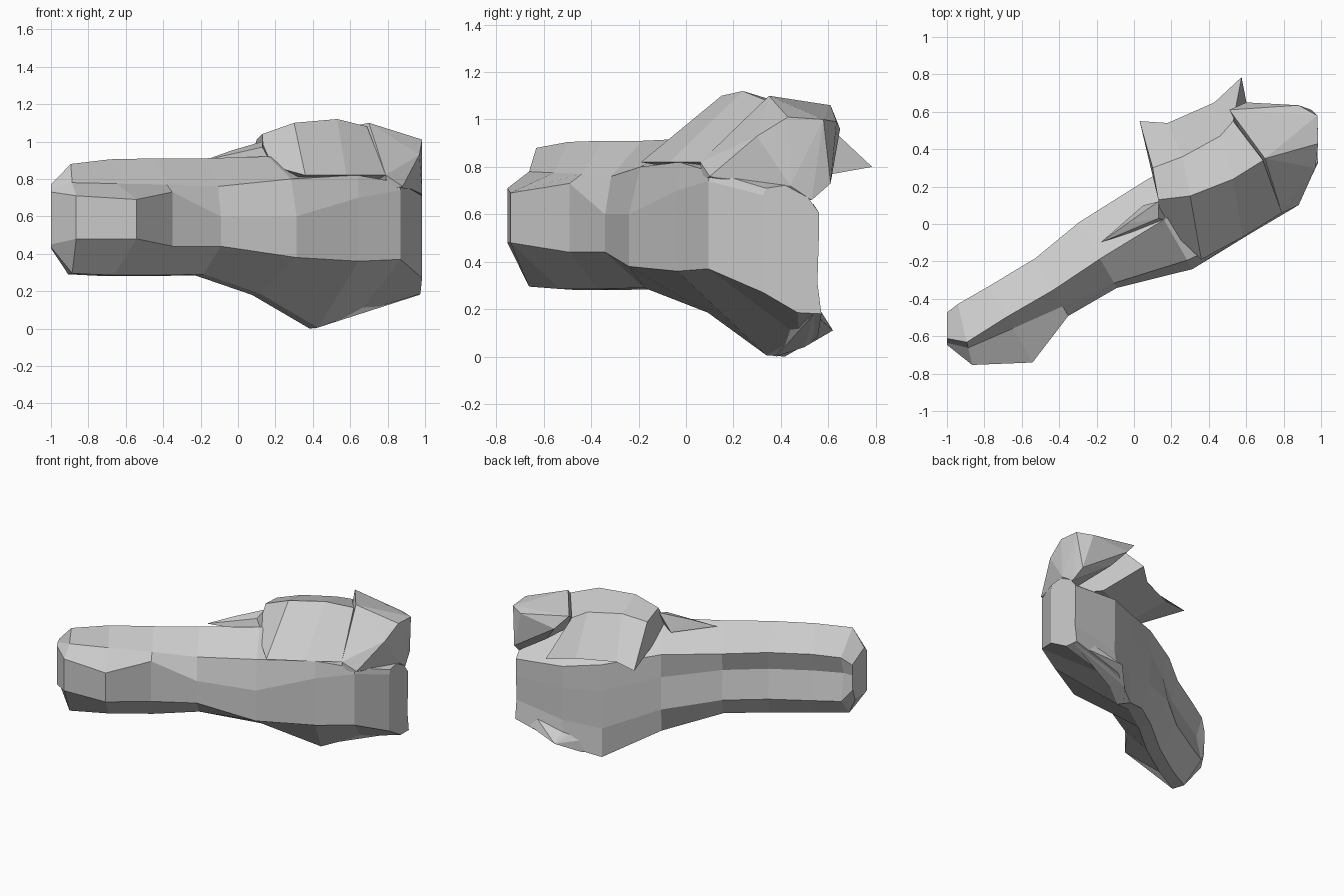
import bpy, bmesh, math
from mathutils import Vector


def finish(bm, name):
    bmesh.ops.recalc_face_normals(bm, faces=bm.faces)
    me = bpy.data.meshes.new(name)
    bm.to_mesh(me)
    bm.free()
    ob = bpy.data.objects.new(name, me)
    bpy.context.collection.objects.link(ob)
    return ob


C, S = math.cos(math.radians(30)), 0.5


def world(u, v, z):
    """u runs along the arm, v across it toward the back."""
    return Vector((C * u - S * v, S * u + C * v, z))


def loft(name, rings):
    """Skin closed rings of points and cap both ends."""
    bm = bmesh.new()
    rings = [[bm.verts.new(p) for p in r] for r in rings]
    n = len(rings[0])
    for a, b in zip(rings, rings[1:]):
        for i in range(n):
            j = (i + 1) % n
            bm.faces.new((a[i], a[j], b[j], b[i]))
    bm.faces.new(rings[0])
    bm.faces.new(rings[-1])
    return finish(bm, name)


def arm_ring(u, skew, vf, zl, zh, v1, z1, v2, zt, vb, vbot, zb):
    h = zt - zb
    groove = 0.045 if -1.1 < u < 0 else 0.0
    sec = [(vf, zl), (vf, zh), (v1, z1), (v2, zt),
           (vb, zt - 0.22 * h), (vb - groove, zb + 0.56 * h), (vb - 0.005, zb + 0.24 * h),
           (vbot + 0.06, zb), (vbot - 0.03, zb + 0.005)]
    return [world(u + skew * v, v, z) for v, z in sec]


def hull(name, pts):
    bm = bmesh.new()
    for p in pts:
        bm.verts.new(p)
    bmesh.ops.convex_hull(bm, input=bm.verts[:])
    bmesh.ops.delete(bm, geom=[v for v in bm.verts if not v.link_faces], context='VERTS')
    return finish(bm, name)


# forearm flowing into the palm:
# u, skew, front v, low z, high z, shoulder v z, ridge v z, back v, bottom v z
stations = [
    (-1.155, 0.57, -0.06, 0.45, 0.73, -0.05, 0.75, -0.03, 0.77, 0.09, 0.00, 0.43),
    (-1.06, 0.30, -0.22, 0.48, 0.71, -0.13, 0.78, -0.10, 0.88, 0.10, -0.10, 0.29),
    (-0.84, 0.00, -0.37, 0.48, 0.69, -0.16, 0.775, -0.09, 0.905, 0.10, -0.10, 0.28),
    (-0.55, 0.00, -0.25, 0.44, 0.73, -0.19, 0.77, -0.09, 0.91, 0.105, -0.08, 0.28),
    (-0.25, 0.00, -0.25, 0.44, 0.60, -0.22, 0.76, -0.07, 0.91, 0.155, -0.03, 0.285),
    (0.15, 0.00, -0.365, 0.38, 0.60, -0.31, 0.80, -0.06, 0.92, 0.17, 0.05, 0.18),
    (0.54, 0.00, -0.355, 0.36, 0.70, -0.345, 0.82, -0.05, 0.86, 0.175, 0.11, 0.0),
    (0.80, 0.00, -0.353, 0.37, 0.74, -0.34, 0.78, -0.10, 0.80, 0.16, 0.12, 0.08),
    (1.12, 0.50, -0.21, 0.27, 0.68, -0.20, 0.71, -0.08, 0.73, 0.0, -0.05, 0.18),
]
loft("forearm_and_palm", [arm_ring(*s) for s in stations])

# thumb mass folding over the top and overhanging the back
loft("thumb", [
    [(0.14, 0.02, 0.88), (0.13, 0.13, 1.04), (0.10, 0.30, 1.01), (0.03, 0.55, 0.77), (0.13, 0.22, 0.78)],
    [(0.36, -0.19, 0.82), (0.30, 0.15, 1.10), (0.26, 0.36, 1.05), (0.18, 0.54, 0.79), (0.25, 0.26, 0.74)],
    [(0.58, -0.07, 0.82), (0.53, 0.24, 1.12), (0.46, 0.47, 1.05), (0.43, 0.65, 0.79), (0.50, 0.40, 0.72)],
    [(0.79, 0.06, 0.82), (0.69, 0.34, 1.08), (0.53, 0.55, 1.02), (0.575, 0.785, 0.80), (0.64, 0.45, 0.74)],
])

# bent finger block at the upper end
hull("upper_finger", [
    (0.79, 0.06, 0.82), (0.80, 0.07, 0.74), (0.88, 0.10, 0.76),
    (0.70, 0.35, 1.10), (0.51, 0.61, 1.06), (0.60, 0.65, 0.96),
    (0.97, 0.30, 0.93), (0.985, 0.43, 1.01), (0.98, 0.58, 1.00),
    (0.88, 0.635, 0.99), (0.985, 0.44, 0.72), (0.97, 0.53, 0.66),
    (0.95, 0.61, 0.73), (0.70, 0.60, 0.84),
])

# lower palm edge with its pointed tip
hull("lower_palm_tip", [
    (0.30, 0.27, 0.13), (0.41, 0.38, 0.0), (0.50, 0.50, 0.04),
    (0.62, 0.62, 0.11), (0.97, 0.54, 0.18), (0.60, 0.45, 0.25),
    (0.45, 0.32, 0.25), (0.95, 0.50, 0.30),
])

# small web between wrist and thumb
hull("thumb_web", [
    (-0.18, -0.10, 0.90), (-0.04, 0.00, 0.95), (0.13, 0.03, 0.97),
    (0.13, 0.12, 1.00), (0.18, 0.02, 0.88), (0.05, 0.10, 0.87),
])
